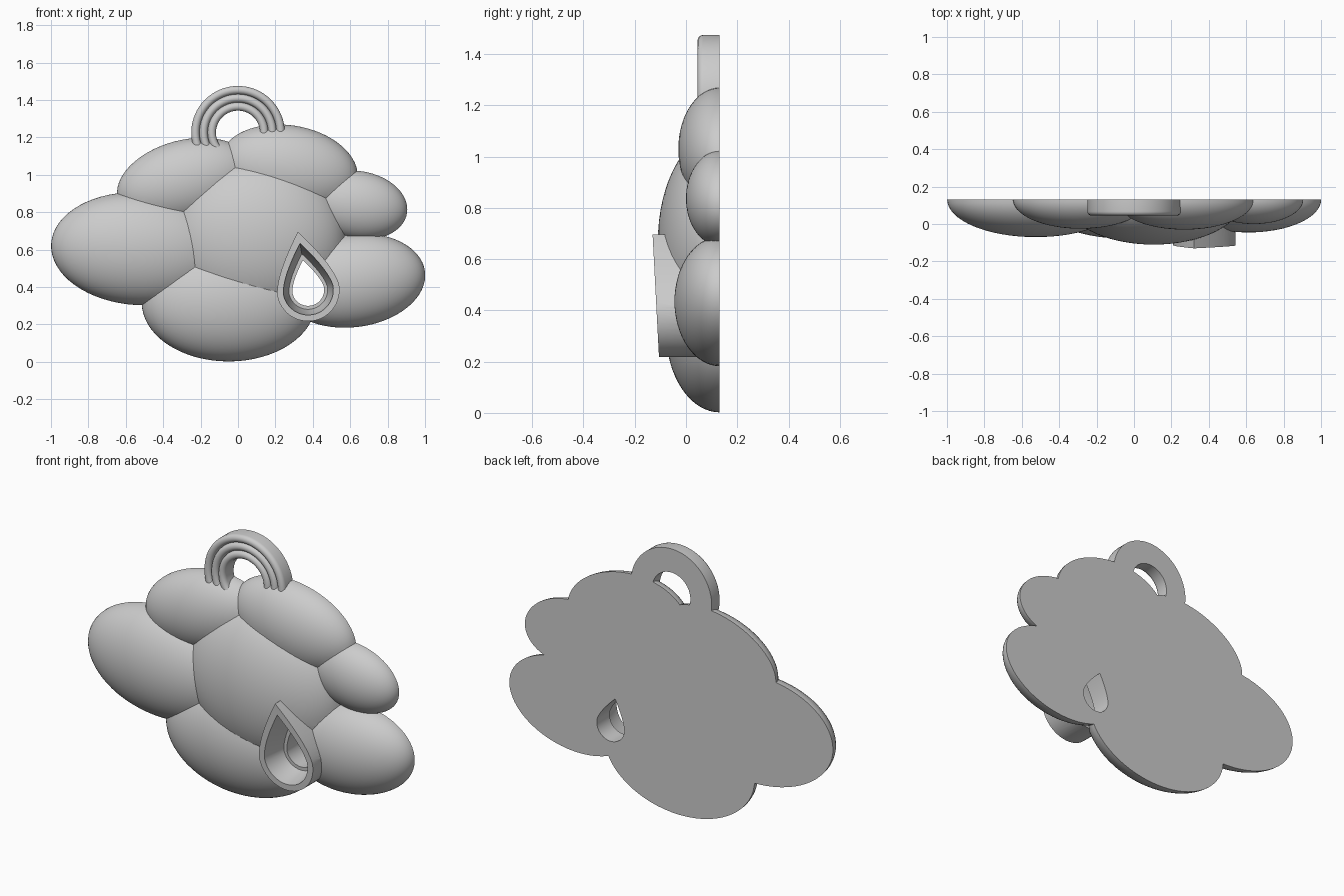
import bpy, bmesh
from math import sin, cos, pi, radians
from mathutils import Matrix

if "Cube" in bpy.data.objects:
    bpy.data.objects.remove(bpy.data.objects["Cube"])

BACK = 0.13   # flat back plane


def make_object(name, bm):
    bmesh.ops.recalc_face_normals(bm, faces=bm.faces[:])
    mesh = bpy.data.meshes.new(name)
    bm.to_mesh(mesh)
    bm.free()
    ob = bpy.data.objects.new(name, mesh)
    bpy.context.collection.objects.link(ob)
    return ob


def puff(name, x, z, a, b, depth, tilt):
    """Ellipsoid with its pole facing the front."""
    bm = bmesh.new()
    m = (Matrix.Translation((x, BACK + 0.002, z)) @ Matrix.Rotation(radians(-tilt), 4, 'Y')
         @ Matrix.Diagonal((a, depth + 0.002, b, 1)) @ Matrix.Rotation(pi / 2, 4, 'X'))
    bmesh.ops.create_uvsphere(bm, u_segments=64, v_segments=32, radius=1, matrix=m)
    return make_object(name, bm)


def loft(name, rings, closed=False):
    """Skin a row of equal rings, capped or closed into a loop."""
    bm = bmesh.new()
    vs = [[bm.verts.new(p) for p in r] for r in rings]
    n = len(vs[0])
    for i in range(len(vs) if closed else len(vs) - 1):
        p, q = vs[i], vs[(i + 1) % len(vs)]
        for j in range(n):
            k = (j + 1) % n
            bm.faces.new((p[j], p[k], q[k], q[j]))
    if not closed:
        bm.faces.new(vs[0])
        bm.faces.new(vs[-1])
    return make_object(name, bm)


def combine(target, other, operation):
    mod = target.modifiers.new("combine", 'BOOLEAN')
    mod.operation = operation
    mod.solver = 'EXACT'
    mod.object = other
    bpy.context.view_layer.objects.active = target
    bpy.ops.object.modifier_apply(modifier=mod.name)
    bpy.data.objects.remove(other)


# Teardrop outline, tip up, leaning left
def teardrop(y, scale):
    pts = []
    for i in range(12):      # right flank from the tip
        t = i / 12
        pts.append((2 * t * (1 - t) * 0.155 + t * t * 0.168,
                    (1 - t) ** 2 * 0.315 + 2 * t * (1 - t) * 0.11))
    arc = [(0.168 * cos(pi * i / 24), -0.168 * sin(pi * i / 24)) for i in range(25)]
    pts += arc + [(-u, v) for u, v in reversed(pts[1:])]
    c, s = cos(radians(10)), sin(radians(10))
    out = []
    for u, v in pts:
        x = 0.375 + scale * (u * c - v * s)
        z = 0.385 + scale * (u * s + v * c)
        out.append((x, y + (0.69 - z) * 0.052, z))
    return out


# Cloud puffs: x, z, half width, half height, depth, tilt
cloud = puff("cloud_pendant", 0.105, 0.665, 0.475, 0.43, 0.24, 0)
for p in [("left_puff", -0.525, 0.605, 0.475, 0.302, 0.2, -3),
          ("top_left_puff", -0.285, 0.965, 0.37, 0.22, 0.155, 15),
          ("top_right_puff", 0.27, 1.03, 0.373, 0.235, 0.16, -9),
          ("small_right_puff", 0.64, 0.837, 0.267, 0.183, 0.13, -9),
          ("lower_right_puff", 0.613, 0.435, 0.39, 0.25, 0.175, 7),
          ("bottom_puff", -0.05, 0.317, 0.465, 0.315, 0.208, 0)]:
    combine(cloud, puff(*p), 'UNION')

# Hanging ring with three rounded ridges on its front
inner, outer, front = 0.118, 0.25, 0.045
w = (outer - inner) / 6
profile = [(inner, 0.2)]
for k in range(3):
    mid = inner + w * (2 * k + 1)
    for i in range(9):
        if k and i == 0:
            continue
        t = pi * i / 8
        profile.append((mid - w * cos(t), front + w - w * sin(t)))
profile.append((outer, 0.2))
rings = []
for i in range(72):
    a = 2 * pi * (i + 0.37) / 72
    rings.append([(r * cos(a), y, 1.225 + r * sin(a)) for r, y in profile])
combine(cloud, loft("hanging_ring", rings, closed=True), 'UNION')

# Teardrop collar, then its tapered pocket and through hole
combine(cloud, loft("drop_collar", [teardrop(-0.13, 1), teardrop(0.05, 1)]), 'UNION')
pocket = [(-0.3, 0.8), (-0.12, 0.8), (0.0, 0.62), (0.0, 0.51), (0.3, 0.51)]
combine(cloud, loft("drop_pocket", [teardrop(y, s) for y, s in pocket]), 'DIFFERENCE')

# Flat back
bm = bmesh.new()
bmesh.ops.create_cube(bm, size=1, matrix=Matrix.Translation((0, BACK + 1, 0.7))
                      @ Matrix.Diagonal((4, 2, 4, 1)))
combine(cloud, make_object("back_cutter", bm), 'DIFFERENCE')

bpy.ops.object.select_all(action='DESELECT')
cloud.select_set(True)
bpy.context.view_layer.objects.active = cloud
bpy.ops.object.shade_smooth_by_angle(angle=radians(25))
